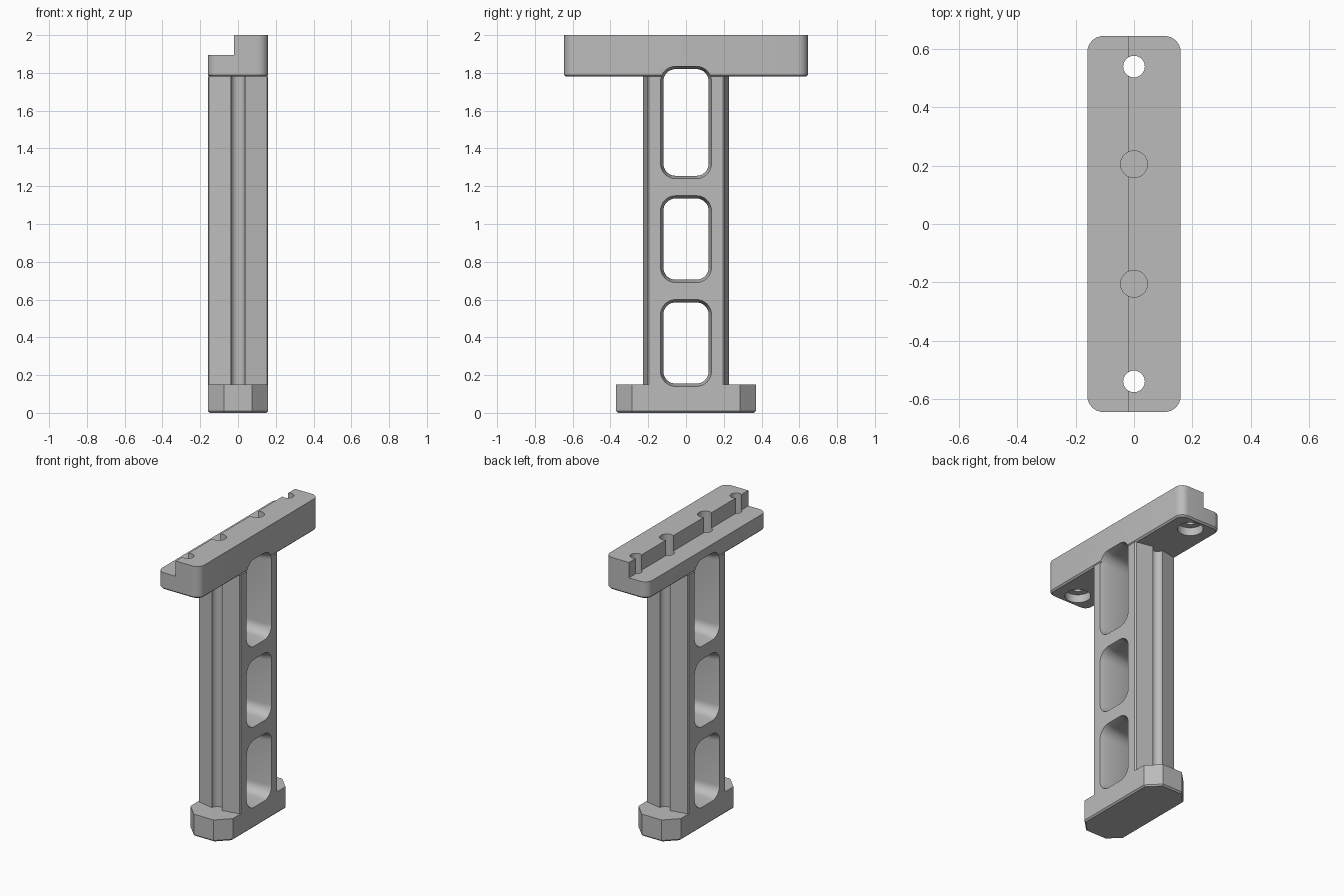
import bpy, bmesh
from math import sin, cos, pi

cube = bpy.data.objects.get("Cube")
if cube:
    bpy.data.objects.remove(cube, do_unlink=True)

HALF_X = 0.16      # half thickness shared by every part
BAR_BOTTOM, BAR_TOP, LEDGE_Z = 1.78, 2.0, 1.895
BASE_TOP = 0.15
EDGE = 0.01        # small bottom chamfer

grey = bpy.data.materials.new("plain_grey")
grey.use_nodes = True
grey.diffuse_color = (0.5, 0.5, 0.5, 1)
grey.node_tree.nodes["Principled BSDF"].inputs["Base Color"].default_value = (0.5, 0.5, 0.5, 1)


def loft(name, rings):
    """Closed solid through rings of equal point count."""
    bm = bmesh.new()
    loops = [[bm.verts.new(p) for p in ring] for ring in rings]
    for a, b in zip(loops, loops[1:]):
        for i in range(len(a)):
            j = (i + 1) % len(a)
            bm.faces.new((a[i], a[j], b[j], b[i]))
    bm.faces.new(loops[0])
    bm.faces.new(loops[-1])
    bmesh.ops.recalc_face_normals(bm, faces=bm.faces[:])
    mesh = bpy.data.meshes.new(name)
    bm.to_mesh(mesh)
    bm.free()
    mesh.materials.append(grey)
    obj = bpy.data.objects.new(name, mesh)
    bpy.context.collection.objects.link(obj)
    return obj


def rounded_rect(half_w, half_h, radius, steps=8):
    pts = []
    for k, (sx, sy) in enumerate([(1, 1), (-1, 1), (-1, -1), (1, -1)]):
        for i in range(steps + 1):
            a = (k + i / steps) * pi / 2
            pts.append((sx * (half_w - radius) + radius * cos(a),
                        sy * (half_h - radius) + radius * sin(a)))
    return pts


def at_z(points, z):
    return [(x, y, z) for x, y in points]


def cylinder(name, y, radius, low, high, sides=40):
    circle = [(radius * cos(2 * pi * i / sides), y + radius * sin(2 * pi * i / sides))
              for i in range(sides)]
    return loft(name, [at_z(circle, low), at_z(circle, high)])


def window(low, high):
    """Rounded opening through x, flaring slightly at both faces."""
    mid, rings = (low + high) / 2, []
    for x, flare in [(-0.2, 0.012), (-0.11, -0.015), (0.11, -0.015), (0.2, 0.012)]:
        shape = rounded_rect(0.135 + flare, (high - low) / 2 + flare, 0.08 + flare)
        rings.append([(x, y, mid + z) for y, z in shape])
    return loft("window_cutter", rings)


def cut(obj, cutters):
    bpy.context.view_layer.objects.active = obj
    for cutter in cutters:
        cutter.hide_render = True
        mod = obj.modifiers.new("cut", "BOOLEAN")
        mod.operation, mod.solver, mod.object = "DIFFERENCE", "EXACT", cutter
        bpy.ops.object.modifier_apply(modifier=mod.name)


# Top bar with rounded ends
bar = loft("top_bar", [
    at_z(rounded_rect(HALF_X - EDGE, 0.645 - EDGE, 0.055 - EDGE), BAR_BOTTOM),
    at_z(rounded_rect(HALF_X, 0.645, 0.055), BAR_BOTTOM + EDGE),
    at_z(rounded_rect(HALF_X, 0.645, 0.055), BAR_TOP)])

# Foot with clipped corners
def clipped(inset):
    quarter = [(HALF_X - inset, 0.285), (0.075, 0.37 - inset)]
    half = quarter + [(-x, y) for x, y in reversed(quarter)]
    return half + [(-x, -y) for x, y in half]

foot = loft("foot", [at_z(clipped(EDGE), 0), at_z(clipped(0), EDGE), at_z(clipped(0), BASE_TOP)])

# Column with a crowned, grooved face at front and back
groove = [(0.038 * cos(a), 0.227 - 0.038 * sin(a)) for a in [pi * i / 12 for i in range(13)]]
side = [(HALF_X, 0.195), (0.153, 0.204)]
crown = side + groove + [(-x, y) for x, y in reversed(side)]
outline = crown + [(-x, -y) for x, y in crown]
column = loft("column", [at_z(outline, BASE_TOP), at_z(outline, BAR_BOTTOM)])

# Windows, ledge and bolt holes
windows = [window(0.14, 0.60), window(0.69, 1.15), window(1.24, 1.835)]
ledge_rect = [(-0.3, -0.8), (-0.02, -0.8), (-0.02, 0.8), (-0.3, 0.8)]
ledge = loft("ledge_cutter", [at_z(ledge_rect, LEDGE_Z), at_z(ledge_rect, 2.1)])
holes = []
for s in (-1, 1):
    holes += [cylinder("through_hole_cutter", s * 0.54, 0.037, 1.7, 2.1),
              cylinder("counterbore_cutter", s * 0.54, 0.08, 1.7, 1.835),
              cylinder("blind_hole_cutter", s * 0.205, 0.046, 1.84, 2.1)]

cut(bar, [windows[2], ledge] + holes)
cut(column, windows)
cut(foot, windows[:1])
for cutter in windows + [ledge] + holes:
    bpy.data.objects.remove(cutter, do_unlink=True)

# Smooth the rounded surfaces, keep edges crisp
for obj in (bar, foot, column):
    bpy.ops.object.select_all(action="DESELECT")
    obj.select_set(True)
    bpy.context.view_layer.objects.active = obj
    bpy.ops.object.shade_smooth_by_angle(angle=pi / 9)
